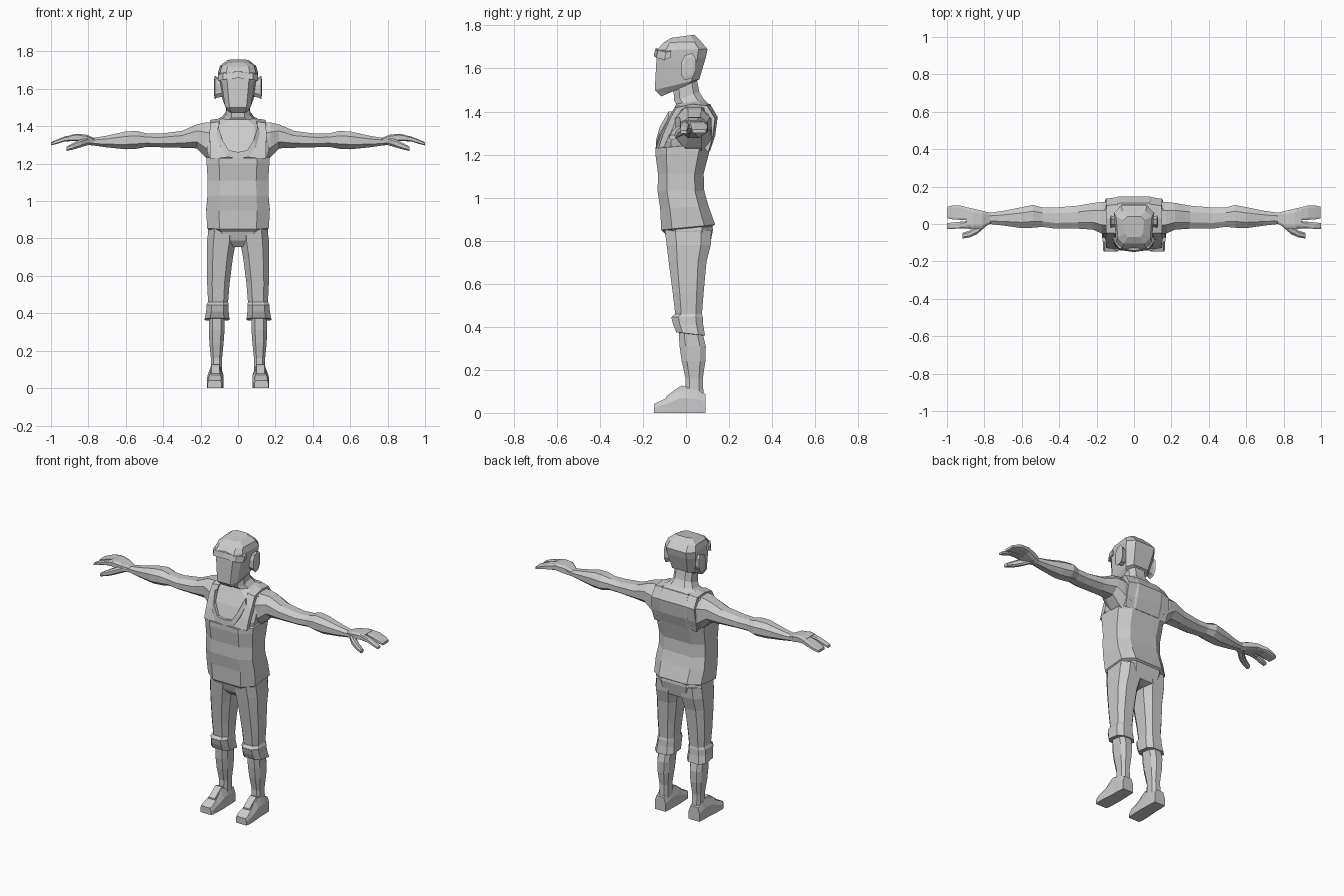
import bpy, bmesh, math
from mathutils import Vector

grey = bpy.data.materials.new("light_grey")
grey.diffuse_color = (0.6, 0.6, 0.6, 1)

def build(name, verts, faces, mirror=False):
    me = bpy.data.meshes.new(name)
    me.from_pydata(verts, [], faces)
    bm = bmesh.new()
    bm.from_mesh(me)
    bmesh.ops.recalc_face_normals(bm, faces=bm.faces)
    bm.to_mesh(me)
    bm.free()
    me.materials.append(grey)
    ob = bpy.data.objects.new(name, me)
    bpy.context.collection.objects.link(ob)
    if mirror:
        ob.modifiers.new("mirror", 'MIRROR')
    return ob

def loft(name, rings, mirror=False):
    """Skin a list of equal-length point rings and cap both ends."""
    n = len(rings[0])
    verts = [p for r in rings for p in r]
    faces = [(i*n+j, i*n+(j+1) % n, (i+1)*n+(j+1) % n, (i+1)*n+j)
             for i in range(len(rings)-1) for j in range(n)]
    faces += [tuple(range(n))[::-1], tuple(range(len(verts)-n, len(verts)))]
    return build(name, verts, faces, mirror)

def octagon(k):
    return [(-k, -1), (k, -1), (1, -k), (1, k), (k, 1), (-k, 1), (-1, k), (-1, -k)]

def level(x0, x1, y0, y1, zf, zb=None, k=0.55):
    """Horizontal eight-sided ring; zf and zb are the front and back heights."""
    zb = zf if zb is None else zb
    return [((x0+x1)/2 + u*(x1-x0)/2, (y0+y1)/2 + v*(y1-y0)/2,
             zf + (v+1)/2*(zb-zf)) for u, v in octagon(k)]

def section(x, y0, y1, z0, z1, k=0.45):
    """Upright eight-sided ring across the arm."""
    return [(x, (y0+y1)/2 + u*(y1-y0)/2, (z0+z1)/2 + v*(z1-z0)/2)
            for u, v in octagon(k)]

def sym(table, k=0.55):
    return [level(-w, w, *rest, k=k) for w, *rest in table]

# Vest body, hem to chest
loft("vest", sym([
    (.145, -.10, .12, .835, .865), (.165, -.115, .135, .85, .875),
    (.17, -.12, .105, .95, .96), (.163, -.132, .085, 1.03),
    (.162, -.13, .082, 1.11), (.168, -.142, .11, 1.20, 1.22),
    (.168, -.142, .115, 1.23, 1.25), (.15, -.125, .11, 1.232, 1.252)], .6))
# Chest, shoulders and neck
loft("chest_and_neck", sym([
    (.15, -.12, .10, 1.20), (.165, -.125, .125, 1.26, 1.28),
    (.168, -.095, .138, 1.34, 1.37), (.155, -.06, .12, 1.405, 1.42),
    (.085, -.045, .085, 1.435, 1.455), (.064, -.055, .062, 1.45, 1.49),
    (.06, -.06, .05, 1.53, 1.55)]))

# Shoulder straps and the back panel of the vest
strap = [(.055, .15, -.138, 1.235), (.085, .15, -.115, 1.30), (.105, .152, -.087, 1.36),
         (.10, .15, -.05, 1.425), (.095, .148, .03, 1.442), (.095, .148, .105, 1.435),
         (.08, .15, .145, 1.375), (.05, .155, .133, 1.29), (.03, .15, .112, 1.22)]
rings = []
for a, b, y, z in strap:
    c = Vector((0, .03, 1.30))
    d = (Vector((0, y, z)) - c).normalized() * .03
    rings.append([(a, y, z), (b, y*.93, z-.008),
                  (b, y*.93-d.y, z-.008-d.z), (a, y-d.y, z-d.z)])
loft("vest_strap", rings, True)
loft("vest_back", sym([
    (.10, .05, .113, 1.22), (.10, .05, .136, 1.29),
    (.10, .05, .147, 1.375), (.09, .05, .112, 1.435)], .85))

# Neckline band
band = [(0, -.133, 1.262), (.05, -.132, 1.272), (.085, -.115, 1.33), (.105, -.075, 1.40)]
loft("neckline", [[(x, y-.006, z), (x, y+.02, z), (x+.012, y+.02, z-.035),
                   (x+.012 if x else 0, y-.008, z-.035)] for x, y, z in band], True)

# Head
head = []
for w, f, y0, y1, zf, zb in [
        (.058, .95, -.115, .025, 1.47, 1.53), (.082, .85, -.145, .062, 1.50, 1.55),
        (.103, .85, -.138, .092, 1.63, 1.65), (.107, .9, -.135, .10, 1.685, 1.69),
        (.096, .9, -.105, .07, 1.72, 1.725), (.055, .9, -.07, .04, 1.742, 1.757)]:
    head.append([(x*(f if y < (y0+y1)/2 else 1), y, z)
                 for x, y, z in level(-w, w, y0, y1, zf, zb, .65)])
loft("head", head)
# Cap peak above the brow
loft("cap_peak", [[(x, y, z), (x, -.07, z+.012), (x, -.07, z+.04), (x, y+.008, z+.035)]
    for x, y, z in [(-.108, -.10, 1.64), (-.08, -.138, 1.65), (0, -.15, 1.658),
                    (.08, -.138, 1.65), (.108, -.10, 1.64)]])
# Ears
loft("ear", [[(x, .012+s*u, 1.608+s*1.7*v + u*.01) for u, v in octagon(.5)]
             for x, s in [(.08, .026), (.115, .03), (.124, .034), (.127, .024)]], True)

# Arms
loft("arm", [section(*r) for r in [
    (.12, -.055, .12, 1.19, 1.42), (.175, -.05, .118, 1.235, 1.42),
    (.22, -.03, .112, 1.282, 1.41), (.30, -.025, .098, 1.285, 1.375),
    (.42, -.025, .088, 1.288, 1.36), (.49, -.015, .088, 1.29, 1.362),
    (.54, -.02, .102, 1.28, 1.375), (.60, -.022, .09, 1.277, 1.372),
    (.70, -.008, .07, 1.287, 1.35), (.77, 0, .06, 1.297, 1.338),
    (.80, -.012, .068, 1.30, 1.348)]], True)
# Hands: palm, fingers and thumb
loft("palm", [section(*r, k=.65) for r in [
    (.765, .005, .058, 1.30, 1.336), (.81, -.025, .07, 1.305, 1.355),
    (.86, -.028, .082, 1.32, 1.36), (.895, -.025, .09, 1.322, 1.354)]], True)
loft("fingers", [section(*r, k=.7) for r in [
    (.87, .02, .083, 1.322, 1.358), (.93, .022, .099, 1.318, 1.344),
    (.97, .025, .099, 1.307, 1.328), (.997, .03, .092, 1.30, 1.316)]], True)
loft("index_finger", [section(*r, k=.6) for r in [
    (.87, -.026, .018, 1.324, 1.357), (.93, -.024, .012, 1.318, 1.343),
    (.97, -.026, .008, 1.305, 1.328), (1.0, -.026, .004, 1.298, 1.312)]], True)
loft("thumb", [section(*r, k=.5) for r in [
    (.80, -.02, .035, 1.30, 1.342), (.84, -.055, -.008, 1.288, 1.33),
    (.88, -.072, -.035, 1.276, 1.312), (.918, -.078, -.048, 1.268, 1.29)]], True)

# Trousers: seat and legs
loft("trouser_seat", sym([
    (.06, -.055, .07, .755), (.135, -.085, .11, .79, .77),
    (.16, -.10, .125, .84, .85), (.155, -.10, .12, .89)]))
loft("trouser_leg", [level(*r) for r in [
    (.01, .158, -.098, .118, .85), (.012, .166, -.09, .115, .78),
    (.027, .166, -.08, .095, .70), (.045, .165, -.062, .082, .56),
    (.053, .16, -.05, .074, .46), (.05, .168, -.068, .078, .445),
    (.05, .17, -.06, .08, .41), (.046, .178, -.045, .088, .375, .36),
    (.065, .165, -.03, .075, .372, .36)]], True)
# Lower legs
loft("lower_leg", [level(*r) for r in [
    (.07, .155, -.035, .07, .40), (.072, .156, -.03, .092, .31),
    (.077, .153, -.02, .09, .24), (.085, .145, -.002, .078, .16),
    (.084, .146, -.005, .082, .07)]], True)

# Shoes: side profile given width, with a rounded tongue
def shoe_ring(y, xi, xo, top, inset):
    return [(xi, y, 0), (xo, y, 0), (xo, y, top*.6),
            (xo-inset, y, top), (xi+inset, y, top), (xi, y, top*.6)]
loft("shoe", [shoe_ring(*r) for r in [
    (-.148, .088, .162, .042, .006), (-.13, .08, .167, .05, .008),
    (-.085, .078, .167, .072, .016), (-.03, .077, .163, .112, .022),
    (.01, .078, .16, .115, .014), (.05, .079, .16, .105, .012),
    (.09, .082, .157, .088, .012)]], True)
loft("shoe_tongue", [[(.095, y, z-.03), (.148, y, z-.03), (.143, y, z), (.10, y, z)]
    for y, z in [(-.09, .078), (-.045, .112), (-.02, .127), (.005, .12)]], True)
